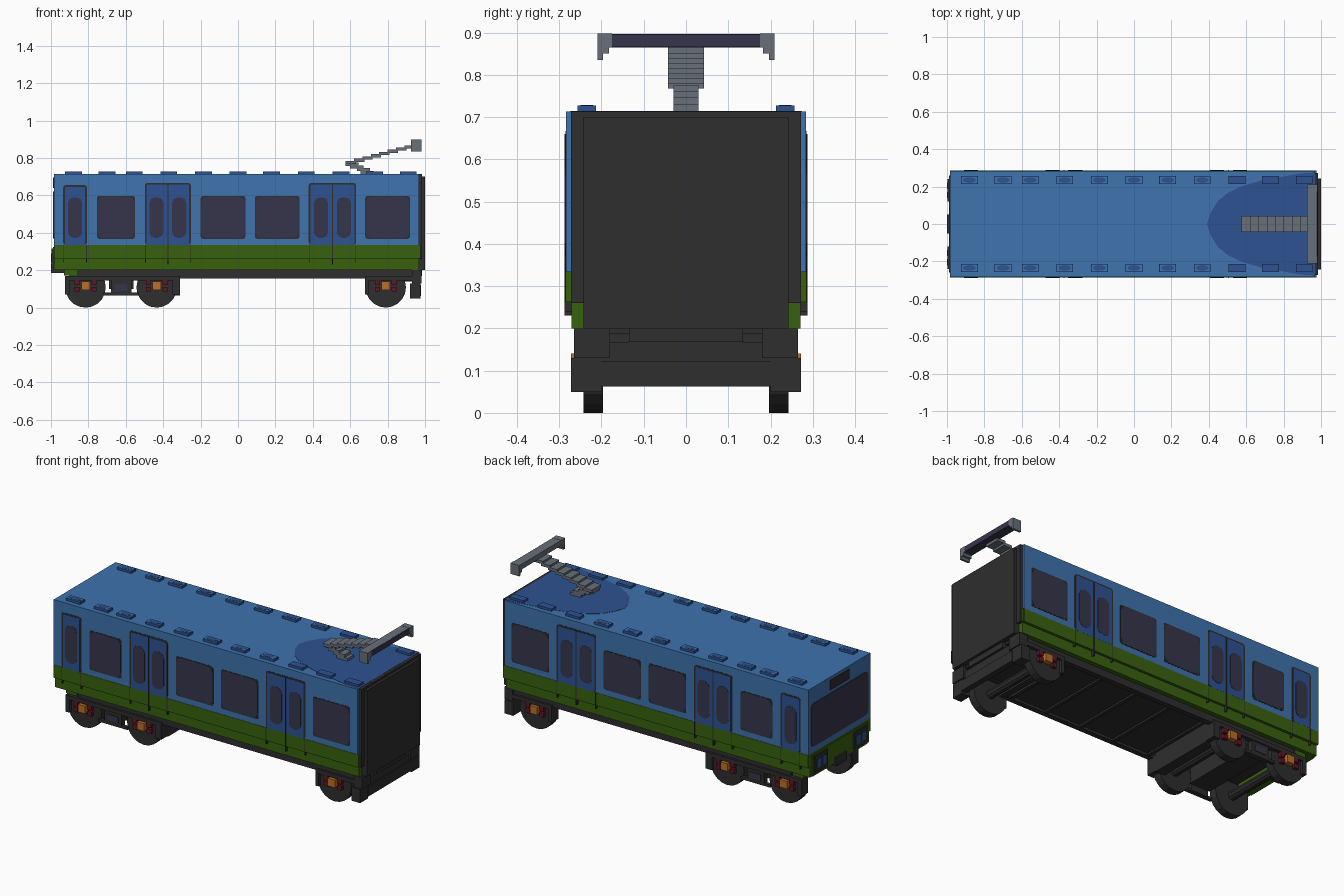
import bpy, bmesh, math
from mathutils import Vector

old = bpy.data.objects.get("Cube")
if old:
    bpy.data.objects.remove(old, do_unlink=True)


def material(name, rgb):
    lin = [(c / 255 / 12.92) if c < 11 else ((c / 255 + 0.055) / 1.055) ** 2.4 for c in rgb]
    m = bpy.data.materials.new(name)
    m.use_nodes = True
    m.diffuse_color = (*lin, 1)
    m.node_tree.nodes["Principled BSDF"].inputs["Base Color"].default_value = (*lin, 1)
    return m


BLUE = material("body blue", (63, 115, 174))
NAVY = material("door blue", (46, 82, 146))
GREEN = material("skirt green", (57, 97, 14))
GLASS = material("tinted glass", (54, 53, 75))
DARK = material("dark plastic", (46, 46, 46))
GREY = material("pantograph grey", (104, 112, 121))
ORANGE = material("axle orange", (186, 112, 40))
RED = material("spring red", (100, 20, 38))


def place(axis, u, v, w):
    return {"x": (w, u, v), "y": (u, w, v), "z": (u, v, w)}[axis]


def part(name, mat, solids):
    """One object from prisms: (axis, 2D outline, start, end)."""
    bm = bmesh.new()
    for axis, pts, lo, hi in solids:
        a = [bm.verts.new(place(axis, u, v, lo)) for u, v in pts]
        b = [bm.verts.new(place(axis, u, v, hi)) for u, v in pts]
        n = len(pts)
        bm.faces.new(a)
        bm.faces.new(b)
        for i in range(n):
            bm.faces.new((a[i], a[(i + 1) % n], b[(i + 1) % n], b[i]))
    bmesh.ops.recalc_face_normals(bm, faces=bm.faces[:])
    me = bpy.data.meshes.new(name)
    bm.to_mesh(me)
    bm.free()
    me.materials.append(mat)
    ob = bpy.data.objects.new(name, me)
    bpy.context.scene.collection.objects.link(ob)
    return ob


def rect(u0, u1, v0, v1, c=0.0):
    """Rectangle outline with corners cut by c."""
    if not c:
        return [(u0, v0), (u1, v0), (u1, v1), (u0, v1)]
    d = c * 0.3
    return [(u0 + c, v0), (u1 - c, v0), (u1 - d, v0 + d), (u1, v0 + c),
            (u1, v1 - c), (u1 - d, v1 - d), (u1 - c, v1), (u0 + c, v1),
            (u0 + d, v1 - d), (u0, v1 - c), (u0, v0 + c), (u0 + d, v0 + d)]


def oval(u, v, ru, rv, n=16):
    return [(u + ru * math.cos(2 * math.pi * i / n), v + rv * math.sin(2 * math.pi * i / n))
            for i in range(n)]


def box(x0, x1, y0, y1, z0, z1):
    return ("y", rect(x0, x1, z0, z1), y0, y1)


def both(solids):
    """Repeat y-axis prisms on the other side."""
    return solids + [(a, p, -lo, -hi) for a, p, lo, hi in solids]


# Body shell
W = 0.284
part("upper_body", BLUE, [box(-0.985, 0.968, -W, W, 0.335, 0.713)])
part("green_band", GREEN, [box(-0.985, 0.968, -W - 0.002, W + 0.002, 0.26, 0.335)])
part("green_skirt", GREEN, [box(-0.985, 0.968, -0.271, 0.271, 0.20, 0.26)])
part("cab_valance", GREEN, [box(-0.93, -0.86, -0.25, 0.25, 0.172, 0.20),
                            box(-0.99, -0.985, -0.25, 0.25, 0.20, 0.325)])

# Side windows with dark corner frames
windows = [(-0.755, -0.55), (-0.20, 0.04), (0.09, 0.33), (0.68, 0.92)]
part("window_frames", DARK, both([("y", rect(a, b, 0.368, 0.597, 0.012), W, W + 0.0012)
                                  for a, b in windows]))
part("window_glass", GLASS, both([("y", rect(a + 0.003, b - 0.003, 0.371, 0.594, 0.032), W, W + 0.0025)
                                  for a, b in windows]))

# Doors: dark outline, leaves, tall rounded panes
doors = [(-0.935, -0.807, 0.655), (-0.498, -0.252, 0.667), (0.378, 0.632, 0.667)]
part("door_frames", DARK, both([("y", rect(a, b, 0.335, t, 0.014), W, W + 0.0012) for a, b, t in doors]))
leaves, panes, seams = [], [], []
for a, b, t in doors:
    leaves.append(("y", rect(a + 0.01, b - 0.01, 0.335, t - 0.009, 0.006), W, W + 0.0025))
    mid = (a + b) / 2
    centres = [mid] if b - a < 0.2 else [mid - 0.061, mid + 0.061]
    for c in centres:
        panes.append(("y", rect(c - 0.038, c + 0.038, 0.373, 0.59, 0.03), W, W + 0.0038))
    if len(centres) == 2:
        seams.append(("y", rect(mid - 0.003, mid + 0.003, 0.23, 0.66), 0.27, W + 0.0038))
    for e in (a + 0.003, b - 0.003):
        seams.append(("y", rect(e - 0.002, e + 0.002, 0.24, 0.335), 0.27, W + 0.003))
part("door_leaves", NAVY, both(leaves))
part("door_panes", GLASS, both(panes))
part("door_seams", DARK, both(seams))

# Cab end: windscreen, destination box, lamps, coupler
part("windscreen", GLASS, [("x", rect(-0.26, 0.26, 0.37, 0.62, 0.02), -0.989, -0.984)])
part("destination_box", DARK, [("x", rect(-0.086, 0.086, 0.64, 0.695), -0.99, -0.984)])
part("lamp_housings", DARK, both([box(-0.997, -0.985, 0.12, 0.24, 0.215, 0.315)]))
part("lamps", NAVY, both([("y", rect(-1.0, -0.99, 0.24, 0.29), y - 0.017, y + 0.017)
                          for y in (0.155, 0.205)]))
part("cab_coupler", DARK, [box(-1.0, -0.90, -0.05, 0.05, 0.185, 0.235)])

# Gangway end
part("gangway_wall", DARK, [box(0.968, 0.984, -0.272, 0.272, 0.26, 0.713),
                            box(0.968, 0.984, -0.243, 0.243, 0.20, 0.26)])
part("gangway_panel", DARK, [box(0.984, 1.0, -0.243, 0.243, 0.20, 0.70)])
part("gangway_skirt_corners", GREEN, both([box(0.968, 0.975, 0.243, 0.285, 0.262, 0.335)]))

# Roof patch and roof tiles
edge = [(0.39, 0), (0.41, 0.06), (0.45, 0.125), (0.50, 0.165), (0.57, 0.20),
        (0.67, 0.23), (0.78, 0.25), (0.88, 0.27), (0.967, 0.275)]
part("roof_patch", NAVY, [("z", edge + [(x, -y) for x, y in reversed(edge[1:])], 0.712, 0.7145)])
tiles = [-0.88, -0.70, -0.555, -0.37, -0.185, 0, 0.18, 0.365, 0.55, 0.73, 0.91]
solids, tops, spots = [], [], []
for x in tiles:
    for y in (-0.235, 0.235):
        solids.append(("z", rect(x - 0.045, x + 0.045, y - 0.022, y + 0.022), 0.713, 0.727))
        if x < 0.5:
            tops.append(("z", rect(x - 0.042, x + 0.042, y - 0.020, y + 0.020), 0.727, 0.7278))
            spots.append(("z", oval(x, y, 0.034, 0.015), 0.727, 0.729))
part("roof_tiles", NAVY, solids)
part("roof_tile_tops", BLUE, tops)
part("roof_tile_spots", NAVY, spots)

# Pantograph: stepped arms and collector head
lower = [box(x - 0.035, x + 0.035, -0.03, 0.03, z, z + 0.017)
         for x, z in ((0.69, 0.713), (0.67, 0.73), (0.635, 0.744), (0.61, 0.758))]
part("pantograph_lower_arm", GREY, lower)
upper = []
for i in range(8):
    x, z = 0.575 + i * 0.045, 0.768 + i * 0.0118
    upper.append(box(x, x + 0.055, -0.043, 0.043, z, z + 0.017))
part("pantograph_upper_arm", GREY, upper)
part("pantograph_head", GREY, [box(0.925, 0.976, -0.175, 0.175, 0.868, 0.897)])
part("contact_strip", GLASS, [box(0.976, 0.98, -0.175, 0.175, 0.866, 0.896),
                              box(0.927, 0.976, -0.175, 0.175, 0.865, 0.868)])
part("pantograph_horns", GREY, both([box(0.925, 0.98, 0.175, 0.21, 0.865, 0.898),
                                     box(0.925, 0.98, 0.182, 0.21, 0.85, 0.865),
                                     box(0.925, 0.98, 0.197, 0.21, 0.835, 0.85)]))

# Underframe: floor, sills and cross ribs
part("floor", DARK, [box(-0.85, 0.968, -0.245, 0.245, 0.188, 0.205),
                     box(-0.30, 0.65, -0.215, 0.215, 0.165, 0.188)])
part("sills", DARK, both([box(-0.85, 0.978, 0.22, 0.25, 0.155, 0.19)]))
part("floor_ribs", DARK, [box(x - 0.01, x + 0.01, -0.215, 0.215, 0.155, 0.166)
                          for x in (-0.28, -0.05, 0.17, 0.40, 0.63)])

# Wheels, axles, axle boxes and springs
axles = (-0.815, -0.435, 0.79)
R = 0.108
part("wheels", DARK, both([("y", oval(x, R, R, R, 20), 0.197, 0.243) for x in axles]))
part("axle_shafts", DARK, [("y", oval(x, R, 0.025, 0.025, 10), -0.2, 0.2) for x in axles])
part("axle_boxes", ORANGE, both([box(x - 0.023, x + 0.023, 0.24, 0.272, 0.095, 0.14) for x in axles]))
part("springs", RED, both([box(x + d - 0.013, x + d + 0.013, 0.24, 0.262, z, z + 0.025)
                           for x in axles for d in (-0.045, 0.045) for z in (0.085, 0.12)]))

# Bogie frames
part("bogie_side_frames", DARK, both([
    box(-0.925, -0.31, 0.235, 0.262, 0.145, 0.168),
    box(0.68, 0.98, 0.235, 0.262, 0.145, 0.168),
    box(-0.925, -0.90, 0.20, 0.262, 0.07, 0.165),
    box(-0.35, -0.31, 0.20, 0.262, 0.07, 0.165),
    box(-0.72, -0.53, 0.235, 0.255, 0.065, 0.08),
    box(-0.68, -0.57, 0.225, 0.255, 0.065, 0.145),
    box(0.68, 0.70, 0.20, 0.262, 0.07, 0.165)]))
part("bogie_equipment", GLASS, both([box(-0.66, -0.59, 0.25, 0.259, 0.09, 0.125)]))
part("bogie_cross_beams", DARK, [
    box(-0.37, -0.31, -0.20, 0.20, 0.065, 0.19),
    box(-0.69, -0.56, -0.225, 0.225, 0.10, 0.188),
    box(0.69, 0.73, -0.20, 0.20, 0.12, 0.19)])
part("rear_bogie_ends", DARK, both([box(0.92, 0.975, 0.20, 0.272, 0.05, 0.13),
                                    box(0.93, 0.982, 0.18, 0.265, 0.13, 0.20)]))
part("rear_coupling", DARK, [box(0.945, 0.978, -0.20, 0.20, 0.062, 0.122),
                             box(0.95, 0.972, -0.24, 0.24, 0.122, 0.168),
                             box(0.95, 0.985, -0.135, 0.135, 0.168, 0.20),
                             box(0.75, 0.95, -0.10, 0.10, 0.14, 0.19)])
